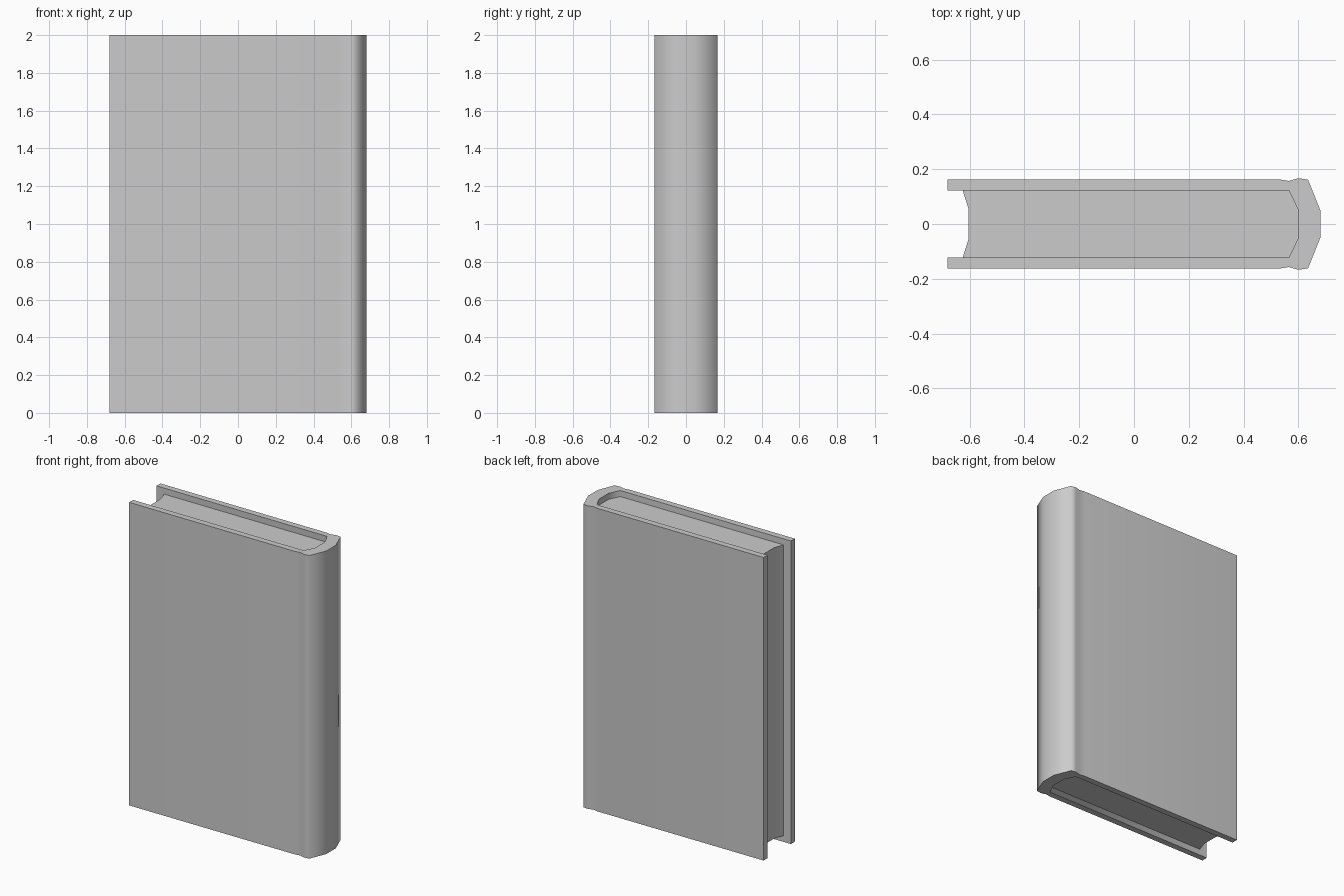
import bpy, bmesh, math

if "Cube" in bpy.data.objects:
    bpy.data.objects.remove(bpy.data.objects["Cube"])


def mirrored(half):
    """Extend a +y half profile with its -y reflection."""
    return half + [(x, -y) for x, y in reversed(half)]


def prism(name, profile, z0, z1, smooth=None):
    """Extrude a closed plan profile from z0 to z1."""
    bm = bmesh.new()
    face = bm.faces.new([bm.verts.new((x, y, z0)) for x, y in profile])
    ext = bmesh.ops.extrude_face_region(bm, geom=[face], use_keep_orig=True)
    top = [v for v in ext["geom"] if isinstance(v, bmesh.types.BMVert)]
    bmesh.ops.translate(bm, verts=top, vec=(0, 0, z1 - z0))
    bmesh.ops.recalc_face_normals(bm, faces=bm.faces)
    mesh = bpy.data.meshes.new(name)
    bm.to_mesh(mesh)
    bm.free()
    obj = bpy.data.objects.new(name, mesh)
    bpy.context.collection.objects.link(obj)
    if smooth:
        bpy.ops.object.select_all(action='DESELECT')
        obj.select_set(True)
        bpy.context.view_layer.objects.active = obj
        bpy.ops.object.shade_smooth_by_angle(angle=math.radians(smooth))
    return obj


# Cover: boards, hinge grooves and rounded spine in one wrapped strip
outer = mirrored([(-0.68, 0.163), (0.53, 0.163), (0.565, 0.157),
                  (0.60, 0.167), (0.635, 0.162), (0.68, 0.05)])
inner = mirrored([(-0.68, 0.122), (0.565, 0.122), (0.60, 0.05)])
prism("cover", outer + inner[::-1], 0, 2, smooth=70)

# Pages: block recessed at head and foot, hollow fore-edge, rounded back
pages = mirrored([(-0.603, 0.053), (-0.625, 0.122), (0.565, 0.122), (0.60, 0.05)])
prism("pages", pages, 0.04, 1.96, smooth=40)
